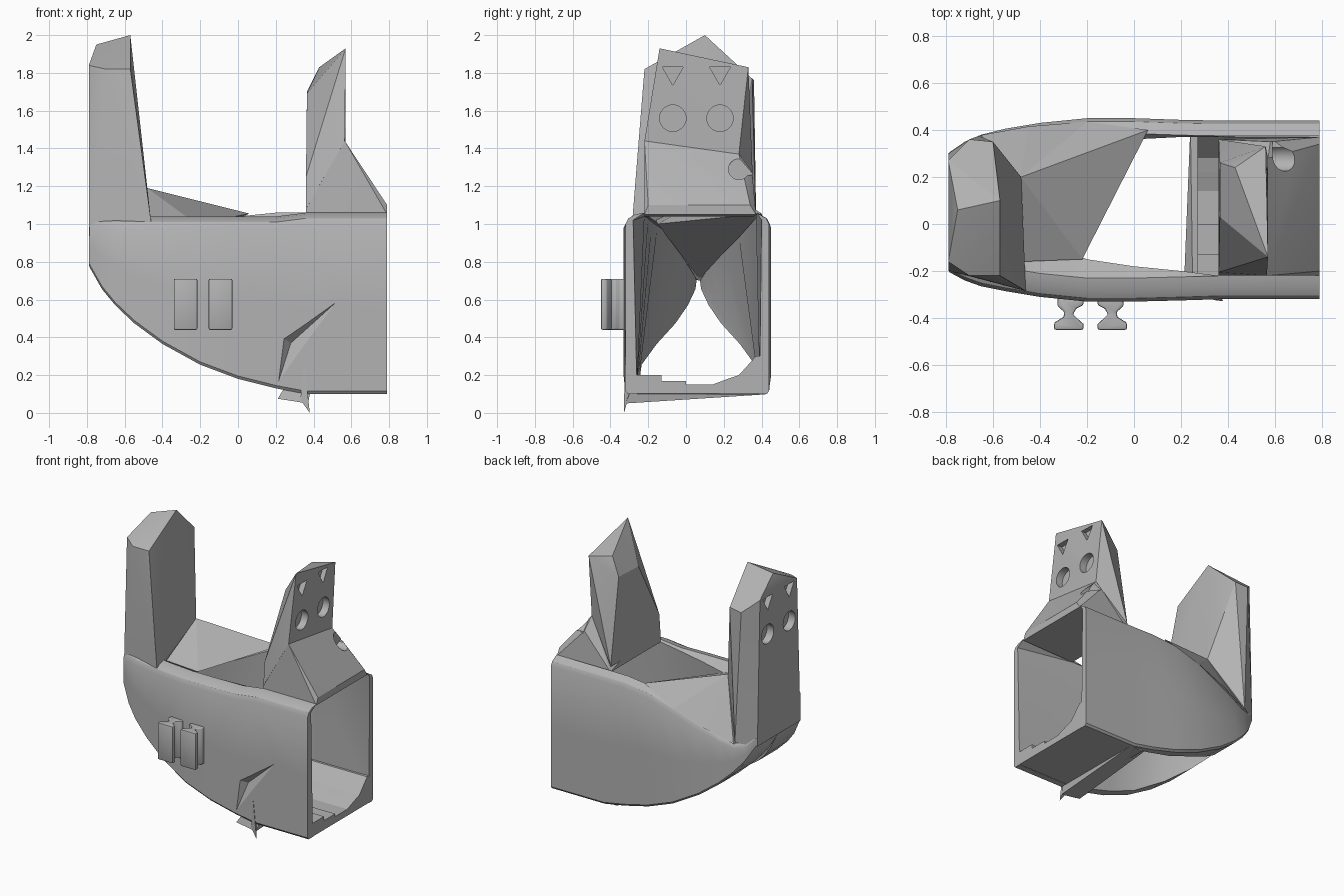
import bpy, bmesh
from math import radians, pi
from mathutils import Matrix

if "Cube" in bpy.data.objects:
    bpy.data.objects.remove(bpy.data.objects["Cube"], do_unlink=True)

GREY = (0.45, 0.45, 0.45, 1)
mat = bpy.data.materials.new("plain_grey")
mat.use_nodes = True
mat.diffuse_color = GREY
mat.node_tree.nodes["Principled BSDF"].inputs["Base Color"].default_value = GREY


def finish(name, bm):
    bmesh.ops.recalc_face_normals(bm, faces=bm.faces[:])
    mesh = bpy.data.meshes.new(name)
    bm.to_mesh(mesh)
    bm.free()
    ob = bpy.data.objects.new(name, mesh)
    bpy.context.collection.objects.link(ob)
    mesh.materials.append(mat)
    return ob


def activate(ob):
    bpy.ops.object.select_all(action="DESELECT")
    ob.select_set(True)
    bpy.context.view_layer.objects.active = ob


def apply(ob, kind, **settings):
    activate(ob)
    mod = ob.modifiers.new(kind.lower(), kind)
    for key, value in settings.items():
        setattr(mod, key, value)
    bpy.ops.object.modifier_apply(modifier=mod.name)


def smooth(ob, angle=22):
    activate(ob)
    bpy.ops.object.shade_smooth_by_angle(angle=radians(angle))


def hull(name, points):
    """Faceted solid wrapped around a few corner points."""
    bm = bmesh.new()
    for p in points:
        bm.verts.new(p)
    bmesh.ops.convex_hull(bm, input=bm.verts[:])
    loose = [v for v in bm.verts if not v.link_faces]
    bmesh.ops.delete(bm, geom=loose, context="VERTS")
    return finish(name, bm)


def prism(name, outline, offset):
    """Solid made by pushing a flat outline along an offset."""
    bm = bmesh.new()
    face = bm.faces.new([bm.verts.new(p) for p in outline])
    top = bmesh.ops.extrude_face_region(bm, geom=[face])["geom"]
    bmesh.ops.translate(bm, vec=offset,
                        verts=[v for v in top if isinstance(v, bmesh.types.BMVert)])
    return finish(name, bm)


def cut(ob, cutter):
    apply(ob, "BOOLEAN", operation="DIFFERENCE", object=cutter, solver="EXACT")
    bpy.data.objects.remove(cutter, do_unlink=True)


def peg(x, y, z, radius, depth, sides=32):
    """Cutter lying along x; three sides give a wedge that points down."""
    bm = bmesh.new()
    bmesh.ops.create_cone(bm, cap_ends=True, segments=sides, radius1=radius,
                          radius2=radius, depth=depth)
    turn = Matrix.Rotation(pi / 2, 4, "Y") @ Matrix.Rotation(-pi / 2, 4, "Z")
    bmesh.ops.transform(bm, matrix=Matrix.Translation((x, y, z)) @ turn, verts=bm.verts)
    return finish("cutter", bm)


# Side walls: cross-sections from the open end to the rounded nose
# x, bottom z, front y, back y, half gap, front crest (y, z), back crest (y, z), back rim z
STATIONS = [
    (0.79, 0.10, -0.32, 0.44, 0.325, (-0.28, 1.02), (0.40, 1.02), 1.06),
    (0.36, 0.10, -0.32, 0.44, 0.325, (-0.22, 1.04), (0.37, 1.04), 1.06),
    (0.2, 0.13, -0.325, 0.443, 0.32, (-0.2, 1.03), (0.37, 1.03), 1.06),
    (0.0, 0.18, -0.33, 0.45, 0.31, (-0.18, 1.01), (0.36, 1.02), 1.04),
    (-0.2, 0.255, -0.33, 0.45, 0.30, (-0.15, 0.99), (0.28, 0.93), 0.98),
    (-0.4, 0.365, -0.31, 0.43, 0.22, (-0.075, 0.94), (0.2, 0.85), 0.9),
    (-0.55, 0.475, -0.285, 0.405, 0.12, (-0.015, 0.82), (0.145, 0.79), 0.85),
    (-0.65, 0.57, -0.265, 0.38, 0.055, (0.03, 0.75), (0.1, 0.74), 0.82),
    (-0.72, 0.655, -0.24, 0.35, 0.015, (0.05, 0.72), (0.08, 0.71), 0.83),
    (-0.785, 0.77, -0.205, 0.305, 0, (0.05, 0.8), (0.08, 0.81), 0.9),
]


def wall(name, s, pick):
    bm = bmesh.new()
    rows = []
    for st in STATIONS:
        x, low, gap = st[0], st[1], st[4]
        y, (crest_y, crest_z) = st[pick], st[pick + 3]
        front_rim = 1.06 if x > 0.3 else 1.04
        rim, lip = (front_rim, 0.1) if s > 0 else (st[7], 0.065)
        hole = 0.065 - s * gap
        ring = [(crest_y, crest_z), (y + s * lip, rim), (y + s * 0.05, rim - 0.01),
                (y + s * 0.015, rim - 0.03), (y, rim - 0.06), (y, (low + rim - 0.06) / 2),
                (y, low + 0.015), (y + s * 0.012, low), (hole, low), (hole, low + 0.035)]
        rows.append([bm.verts.new((x, *p)) for p in ring])
    n = len(rows[0])
    for a, b in zip(rows, rows[1:]):
        for j in range(n):
            k = (j + 1) % n
            bm.faces.new((a[j], b[j], b[k], a[k]))
    bm.faces.new(rows[0])
    bm.faces.new(rows[-1])
    return finish(name, bm)


front_wall = wall("front_wall", 1, 2)
back_wall = wall("back_wall", -1, 3)
# Creased dent in the front wall
cut(front_wall, hull("cutter", [(0.2, -0.335, 0.12), (0.58, -0.33, 0.64), (0.23, -0.34, 0.4),
                                (0.28, -0.28, 0.37)]))
smooth(front_wall, 32)
smooth(back_wall, 32)

# Stepped floor of the open end
FLOOR = [(-0.28, 0.102), (-0.28, 0.2), (-0.13, 0.2), (-0.13, 0.17), (0, 0.17), (0, 0.15),
         (0.14, 0.15), (0.22, 0.18), (0.28, 0.2), (0.37, 0.3), (0.41, 0.3), (0.41, 0.102)]
prism("floor", [(0.79, y, z) for y, z in FLOOR], (-0.52, 0, 0))

# Deck joining the tall post to the rim, with a ridge that falls to the back wall
hull("deck", [(-0.48, 0.2, 1.19), (-0.47, -0.16, 1.02), (-0.22, -0.15, 1.0),
              (0.06, 0.4, 1.055), (-0.73, 0.07, 0.71), (-0.2, 0.435, 0.95),
              (-0.45, 0.415, 0.86), (-0.65, 0.378, 0.79)])

# Tall post with a peaked top
tall = hull("tall_post", [
    (-0.79, -0.2, 0.78), (-0.79, 0.3, 0.78), (-0.73, 0.07, 0.7),
    (-0.46, -0.285, 1.01), (-0.66, 0.375, 0.8), (-0.48, 0.2, 1.19),
    (-0.79, -0.16, 1.84), (-0.79, 0.27, 1.84), (-0.7, -0.22, 1.82), (-0.7, 0.36, 1.76),
    (-0.57, -0.22, 1.82), (-0.6, 0.35, 1.77), (-0.75, 0.06, 1.95), (-0.57, 0.1, 2.0)])

# Short post: flared pedestal and tapering upright plate
pedestal = hull("short_post_pedestal", [
    (0.36, -0.22, 1.04), (0.36, 0.36, 1.04), (0.79, -0.22, 1.05), (0.79, 0.37, 1.05),
    (0.79, -0.2, 1.1), (0.79, 0.34, 1.1), (0.565, -0.22, 1.44), (0.57, 0.28, 1.37),
    (0.36, -0.205, 1.25), (0.58, 0.35, 1.28)])
upright = hull("short_post_plate", [
    (0.36, -0.22, 1.08), (0.36, 0.36, 1.08), (0.565, -0.22, 1.44), (0.57, 0.28, 1.37),
    (0.36, -0.205, 1.25), (0.57, -0.14, 1.93), (0.56, 0.33, 1.83), (0.43, 0.24, 1.83),
    (0.365, 0.03, 1.69), (0.365, 0.26, 1.7)])

# Round sockets and pointed notches on the outer faces
for ob, x in ((tall, -0.8), (upright, 0.58)):
    for y in (-0.07, 0.18):
        cut(ob, peg(x, y, 1.56, 0.07, 0.13))
        cut(ob, peg(x, y, 1.8, 0.065, 0.1, sides=3))

# Keyhole slot in the pedestal
cut(pedestal, peg(0.72, 0.28, 1.29, 0.055, 0.26))
cut(pedestal, hull("cutter", [(x, y, z) for x in (0.59, 0.85) for y in (0.28, 0.42)
                              for z in (1.26, 1.32)]))
for ob in (tall, upright, pedestal):
    smooth(ob)

# Pair of clip hooks on the front wall
CLIP = [(0.155, -0.45), (0.03, -0.45), (0.03, -0.425), (0.075, -0.385), (0.06, -0.36),
        (0.03, -0.345), (0.03, -0.31), (0.14, -0.31), (0.14, -0.35), (0.11, -0.375),
        (0.115, -0.395), (0.155, -0.42)]
for name, s in (("right_clip", -1), ("left_clip", 1)):
    clip = prism(name, [(-0.185 + s * x, y, 0.44) for x, y in CLIP], (0, 0, 0.27))
    apply(clip, "BEVEL", width=0.008, segments=2, limit_method="ANGLE", angle_limit=radians(50))
    smooth(clip, 40)

# Thin spike and sloping keel under the floor
hull("corner_spike", [(0.33, -0.32, 0.07), (0.38, -0.328, 0.0), (0.35, -0.325, 0.28),
                      (0.36, -0.3, 0.1)])
hull("floor_keel", [(0.21, -0.32, 0.075), (0.37, -0.32, 0.05), (0.38, 0.42, 0.098),
                    (0.24, 0.42, 0.12), (0.38, -0.3, 0.1), (0.25, -0.3, 0.14)])
